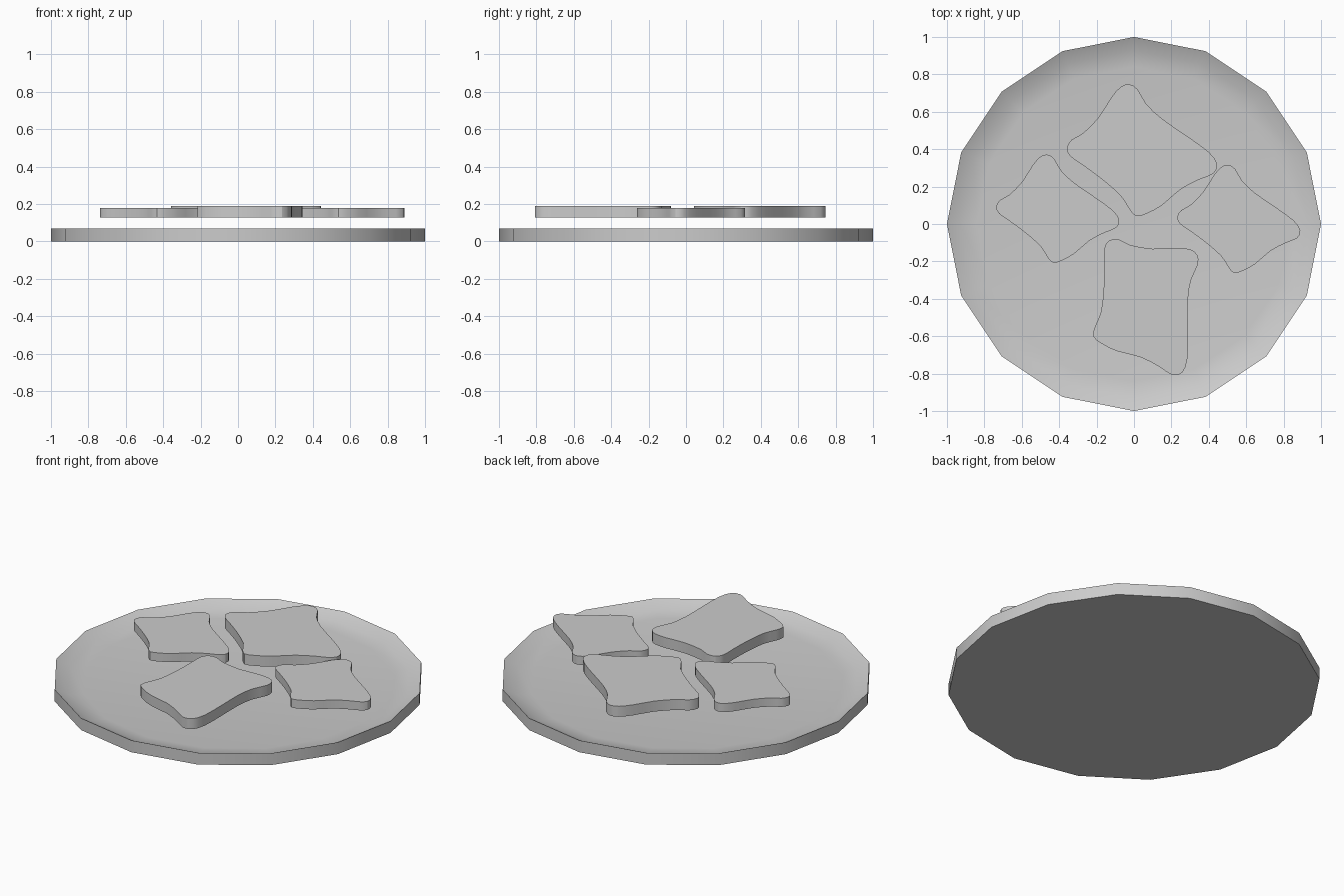
import bpy, bmesh, math
from mathutils import Vector, Matrix

if "Cube" in bpy.data.objects:
    bpy.data.objects.remove(bpy.data.objects["Cube"])


def finish(bm, name, angle=30):
    bmesh.ops.recalc_face_normals(bm, faces=bm.faces)
    mesh = bpy.data.meshes.new(name)
    bm.to_mesh(mesh)
    bm.free()
    obj = bpy.data.objects.new(name, mesh)
    bpy.context.collection.objects.link(obj)
    bpy.ops.object.select_all(action='DESELECT')
    obj.select_set(True)
    bpy.context.view_layer.objects.active = obj
    bpy.ops.object.shade_smooth_by_angle(angle=math.radians(angle))
    return obj


# Sixteen-sided plate with a shallow dished top
def plate():
    bm = bmesh.new()
    n = 16
    profile = [(1, 0), (1, 0.07), (0.93, 0.037), (0.84, 0.025)]
    rings = [[bm.verts.new((r * math.cos(2 * math.pi * i / n),
                            r * math.sin(2 * math.pi * i / n), z)) for i in range(n)]
             for r, z in profile]
    for a, b in zip(rings, rings[1:]):
        for i in range(n):
            j = (i + 1) % n
            bm.faces.new((a[i], a[j], b[j], b[i]))
    bm.faces.new(rings[0])
    bm.faces.new(rings[-1])
    finish(bm, "plate", 40)


# Irregular outline shared by all slices
OUTLINE = [(-.036, .303), (.001, .281), (.039, .217), (.108, .152), (.215, .078), (.311, .008),
           (.349, -.045), (.333, -.088), (.269, -.115), (.188, -.158), (.108, -.227),
           (.044, -.262), (-.004, -.275), (-.036, -.243), (-.074, -.184), (-.159, -.110),
           (-.239, -.051), (-.293, -.013), (-.309, .024), (-.287, .061), (-.239, .088),
           (-.170, .158), (-.116, .243), (-.074, .291)]


def smooth_loop(points):
    pts = [Vector(p) for p in points]
    out = []
    for i, p in enumerate(pts):
        a, b, c = pts[i - 1], pts[(i + 1) % len(pts)], pts[(i + 2) % len(pts)]
        out += [p, (9 * (p + b) - a - c) / 16]
    return out


def bread_slice(name, x, y, scale, turn):
    bm = bmesh.new()
    face = bm.faces.new([bm.verts.new((p.x, p.y, 0)) for p in smooth_loop(OUTLINE)])
    res = bmesh.ops.extrude_face_region(bm, geom=[face], use_keep_orig=True)
    top = [v for v in res["geom"] if isinstance(v, bmesh.types.BMVert)]
    bmesh.ops.translate(bm, verts=top, vec=(0, 0, 0.051))
    bm.transform(Matrix.Translation((x, y, 0.127))
                 @ Matrix.Rotation(math.radians(turn), 4, 'Z') @ Matrix.Scale(scale, 4))
    finish(bm, name)


plate()
bread_slice("slice_right", 0.54, 0.013, 1, 0)
bread_slice("slice_left", -0.428, 0.068, 1, 0)
bread_slice("slice_back", 0.018, 0.377, 1.22, 0)
bread_slice("slice_front", 0.06, -0.413, 1.22, -55)
